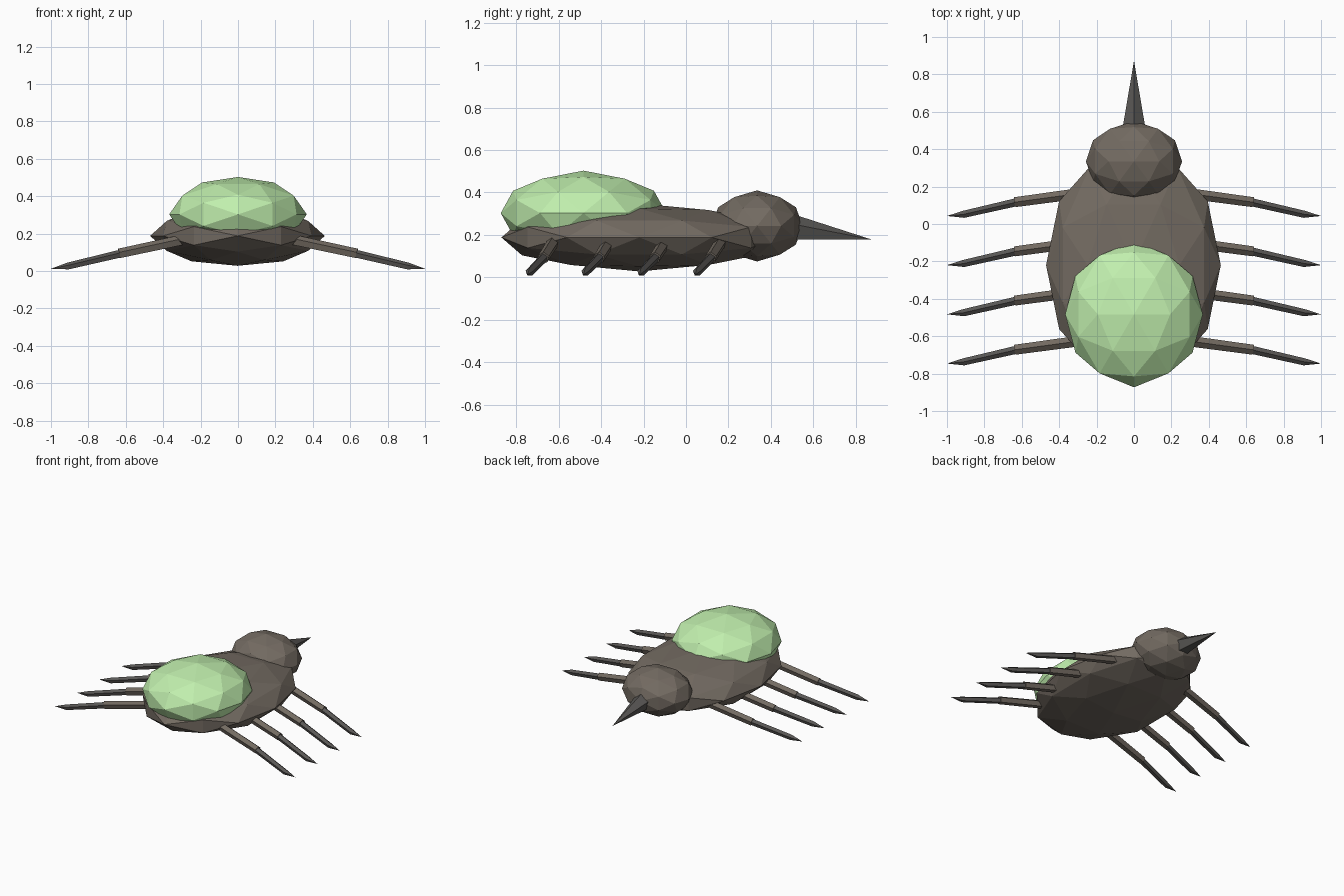
import bpy
import bmesh
from itertools import product
from mathutils import Vector, Matrix

if "Cube" in bpy.data.objects:
    bpy.data.objects.remove(bpy.data.objects["Cube"])


def material(name, rgb):
    m = bpy.data.materials.new(name)
    m.diffuse_color = (*rgb, 1)
    m.use_nodes = True
    m.node_tree.nodes["Principled BSDF"].inputs["Base Color"].default_value = m.diffuse_color
    return m


SHELL = material("brown_shell", (0.17, 0.145, 0.12))
CLAW = material("dark_claw", (0.10, 0.095, 0.09))
GLOW = material("pale_green", (0.53, 0.86, 0.42))


def finish(bm, name, mat):
    bmesh.ops.recalc_face_normals(bm, faces=bm.faces)
    mesh = bpy.data.meshes.new(name)
    bm.to_mesh(mesh)
    bm.free()
    mesh.materials.append(mat)
    obj = bpy.data.objects.new(name, mesh)
    bpy.context.collection.objects.link(obj)
    return obj


def faceted_ball(name, centre, radii, mat):
    """80-face geodesic ball aligned to the axes, scaled to an ellipsoid."""
    phi = (1 + 5 ** 0.5) / 2
    points = set()
    for base in ((1, 0, 0), (phi, 1, 0), (1, phi, 1 / phi)):
        n = Vector(base).normalized()
        for k in range(3):
            p = [n[(i + k) % 3] for i in range(3)]
            for s in product((1, -1), repeat=3):
                points.add(tuple(round(a * b, 5) + 0.0 for a, b in zip(p, s)))
    bm = bmesh.new()
    for p in sorted(points):
        bm.verts.new(p)
    bmesh.ops.convex_hull(bm, input=bm.verts[:])
    bmesh.ops.transform(bm, verts=bm.verts,
                        matrix=Matrix.Translation(centre) @ Matrix.Diagonal((*radii, 1)))
    return finish(bm, name, mat)


def rod(name, stations, mat, sides=5):
    """Tapered low-poly rod through (point, radius) stations; radius 0 makes a point."""
    bm = bmesh.new()
    axis = (Vector(stations[-1][0]) - Vector(stations[0][0])).normalized()
    side = axis.cross(Vector((0, 0, 1))).normalized()
    up = side.cross(axis)
    rings = []
    for point, r in stations:
        if r == 0:
            rings.append([bm.verts.new(point)] * sides)
            continue
        ring = []
        for i in range(sides):
            d = Matrix.Rotation(6.2831853 * i / sides, 3, axis) @ up
            ring.append(bm.verts.new(Vector(point) + d * r))
        rings.append(ring)
    for a, b in zip(rings, rings[1:]):
        for i in range(sides):
            j = (i + 1) % sides
            quad = [a[i], a[j], b[j], b[i]]
            bm.faces.new(list(dict.fromkeys(quad)))
    bm.faces.new(rings[0])
    if stations[-1][1] > 0:
        bm.faces.new(rings[-1])
    return finish(bm, name, mat)


# Body, head and glowing abdomen
faceted_ball("body", (-0.003, -0.22, 0.188), (0.467, 0.65, 0.16), SHELL)
faceted_ball("head", (0, 0.335, 0.2425), (0.257, 0.215, 0.1675), SHELL)
faceted_ball("abdomen", (0, -0.483, 0.303), (0.368, 0.39, 0.2), GLOW)

# Pointed beak
rod("beak", [((0, 0.5, 0.231), 0.066), ((0, 0.873, 0.179), 0)], CLAW)

# Four pairs of two-part legs
for side_name, s in (("right", 1), ("left", -1)):
    for i in range(4):
        y = -0.263 * i
        rod(f"{side_name}_upper_leg_{i + 1}",
            [((s * 0.28, y + 0.165, 0.168), 0.03),
             ((s * 0.635, y + 0.117, 0.092), 0.028)], SHELL)
        rod(f"{side_name}_lower_leg_{i + 1}",
            [((s * 0.60, y + 0.123, 0.098), 0.023),
             ((s * 0.91, y + 0.052, 0.025), 0.02),
             ((s * 1.0, y + 0.043, 0.012), 0)], CLAW)
